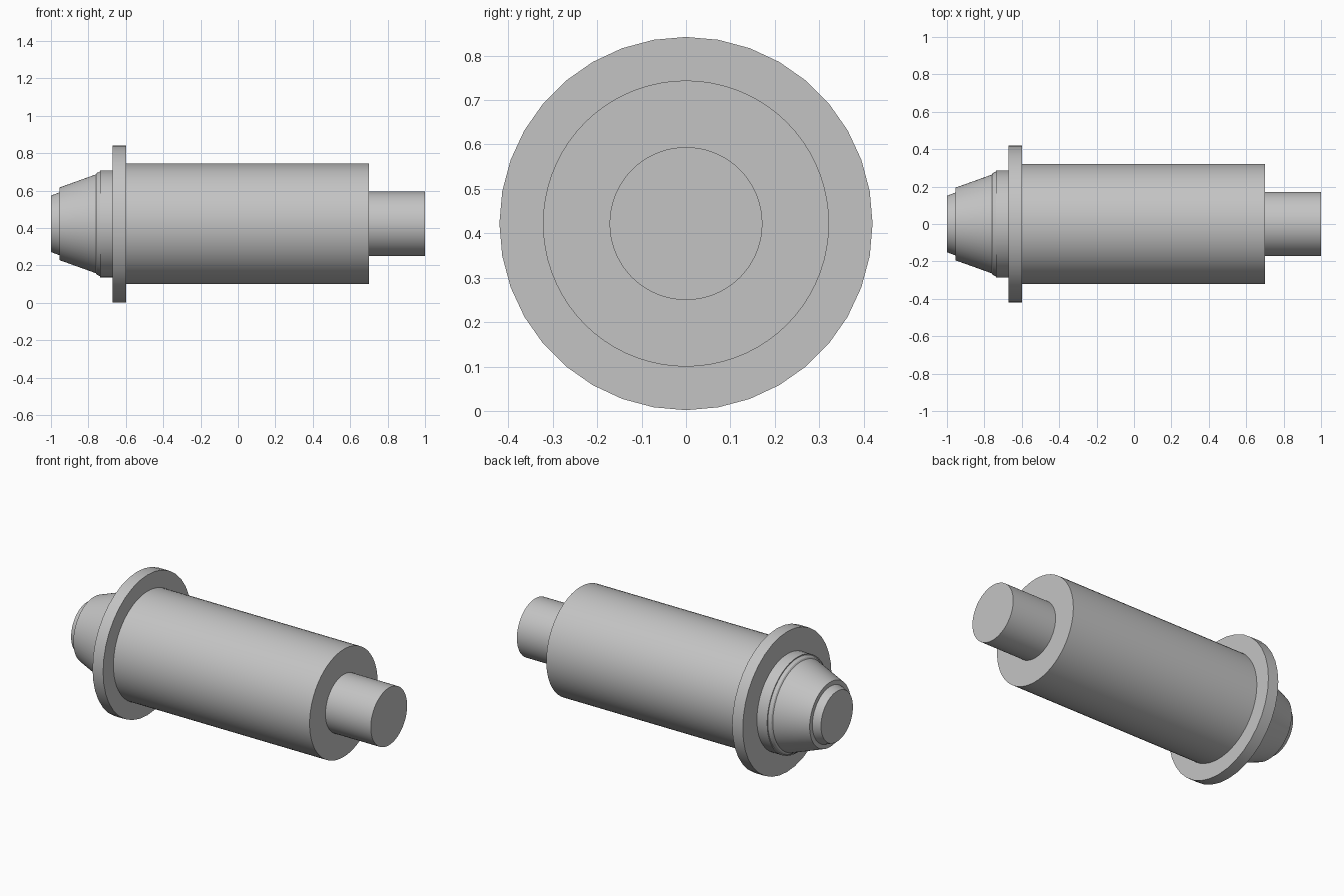
import bpy
import bmesh
from math import cos, sin, tau, radians

AXIS_HEIGHT = 0.422

cube = bpy.data.objects.get("Cube")
if cube:
    bpy.data.objects.remove(cube, do_unlink=True)

# Single plain metal colour
metal = bpy.data.materials.new("grey_metal")
metal.use_nodes = True
colour = (0.55, 0.55, 0.55, 1)
metal.diffuse_color = colour
metal.node_tree.nodes["Principled BSDF"].inputs["Base Color"].default_value = colour


def turned_part(name, profile, sides, cap_start=False, cap_end=False):
    """Revolve (x, radius) points, ordered by rising x, around the long axis."""
    bm = bmesh.new()
    rings = []
    for x, r in profile:
        rings.append([bm.verts.new((x, r * sin(tau * i / sides), r * cos(tau * i / sides)))
                      for i in range(sides)])
    for a, b in zip(rings, rings[1:]):
        for i in range(sides):
            j = (i + 1) % sides
            bm.faces.new((a[i], b[i], b[j], a[j]))
    if cap_start:
        bm.faces.new(rings[0])
    if cap_end:
        bm.faces.new(rings[-1])
    bmesh.ops.recalc_face_normals(bm, faces=bm.faces)
    mesh = bpy.data.meshes.new(name)
    bm.to_mesh(mesh)
    bm.free()
    # Open tubes need a check that their walls face outward
    wall = mesh.polygons[0]
    if wall.normal.y * wall.center.y + wall.normal.z * wall.center.z < 0:
        mesh.flip_normals()
    mesh.materials.append(metal)
    obj = bpy.data.objects.new(name, mesh)
    obj.location.z = AXIS_HEIGHT
    bpy.context.collection.objects.link(obj)
    bpy.ops.object.select_all(action="DESELECT")
    obj.select_set(True)
    bpy.context.view_layer.objects.active = obj
    bpy.ops.object.shade_smooth_by_angle(angle=radians(20))
    return obj


# Mounting flange, with a coarser rim
turned_part("flange", [(-0.67, 0.42), (-0.6, 0.42)], 36, True, True)

# Main barrel and the thinner shaft at its end
turned_part("barrel", [(-0.6, 0.322), (0.7, 0.322)], 72, cap_end=True)
turned_part("shaft", [(0.7, 0.172), (1.0, 0.172)], 72, cap_end=True)

# Tapered nose: tip, cone, chamfered collar
turned_part("nose", [(-1.0, 0.151), (-0.955, 0.168), (-0.955, 0.194),
                     (-0.76, 0.264), (-0.755, 0.272), (-0.738, 0.28),
                     (-0.738, 0.286), (-0.67, 0.286)], 72, cap_start=True)
